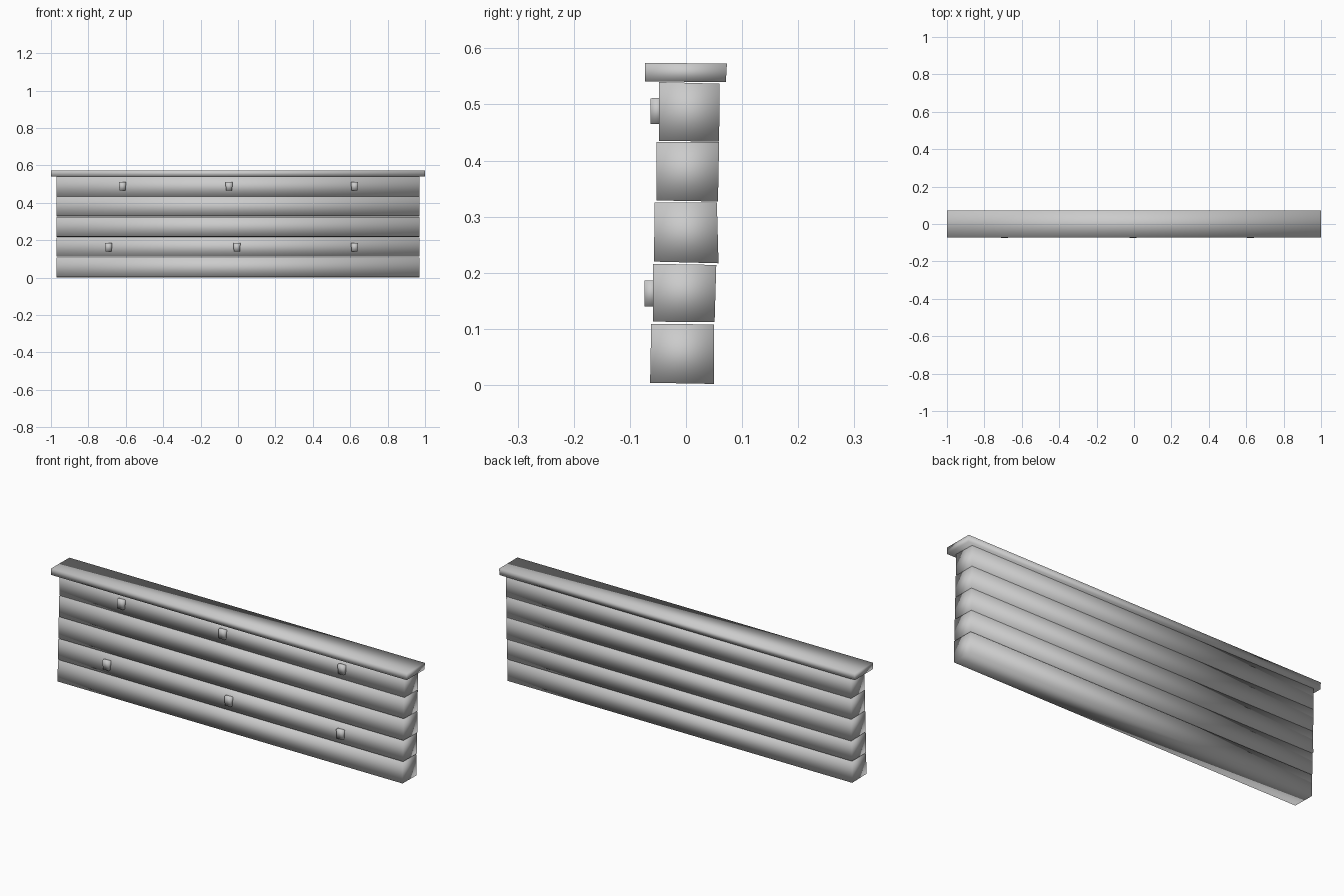
import bpy
import bmesh

cube = bpy.data.objects.get("Cube")
if cube:
    bpy.data.objects.remove(cube, do_unlink=True)

grey = bpy.data.materials.new("plain grey")
grey.use_nodes = True
grey.diffuse_color = (0.6, 0.6, 0.6, 1)
grey.node_tree.nodes["Principled BSDF"].inputs["Base Color"].default_value = grey.diffuse_color


def prism(name, profile, x0, x1, taper=0.0):
    """Extrude a y/z outline along x; taper narrows the lower edge."""
    bm = bmesh.new()
    mid = sum(z for y, z in profile) / len(profile)
    ends = []
    for x, side in ((x0, 1), (x1, -1)):
        ends.append([bm.verts.new((x + (side * taper if z < mid else 0), y, z))
                     for y, z in profile])
    a, b = ends
    bm.faces.new(a)
    bm.faces.new(b[::-1])
    for i in range(len(a)):
        j = (i + 1) % len(a)
        bm.faces.new((a[j], a[i], b[i], b[j]))
    bmesh.ops.recalc_face_normals(bm, faces=bm.faces)
    for face in bm.faces:
        face.smooth = True
    mesh = bpy.data.meshes.new(name)
    bm.to_mesh(mesh)
    bm.free()
    mesh.materials.append(grey)
    obj = bpy.data.objects.new(name, mesh)
    bpy.context.collection.objects.link(obj)
    return obj


# Stacked planks, each a little crooked and set further back than the one below
planks = [
    [(-0.064, 0.004), (0.050, 0.002), (0.050, 0.108), (-0.062, 0.109)],
    [(-0.059, 0.113), (0.051, 0.112), (0.054, 0.214), (-0.059, 0.216)],
    [(-0.057, 0.220), (0.058, 0.217), (0.055, 0.325), (-0.056, 0.325)],
    [(-0.053, 0.329), (0.057, 0.327), (0.059, 0.433), (-0.053, 0.433)],
    [(-0.048, 0.435), (0.059, 0.434), (0.060, 0.537), (-0.048, 0.540)],
]
for n, outline in enumerate(planks, 1):
    prism(f"plank_{n}", outline, -0.97, 0.97)

# Overhanging cap board
prism("cap_board", [(-0.073, 0.541), (0.071, 0.540), (0.073, 0.573), (-0.073, 0.574)], -1, 1)

# Two rows of small pegs on the front
for row, z, front, back, centres in (
        ("upper", 0.488, -0.063, -0.040, (-0.618, -0.048, 0.623)),
        ("lower", 0.163, -0.074, -0.050, (-0.692, -0.006, 0.623))):
    for n, x in enumerate(centres, 1):
        prism(f"{row}_peg_{n}",
              [(front, z - 0.023), (back, z - 0.023), (back, z + 0.024), (front, z + 0.023)],
              x - 0.019, x + 0.019, 0.003)
